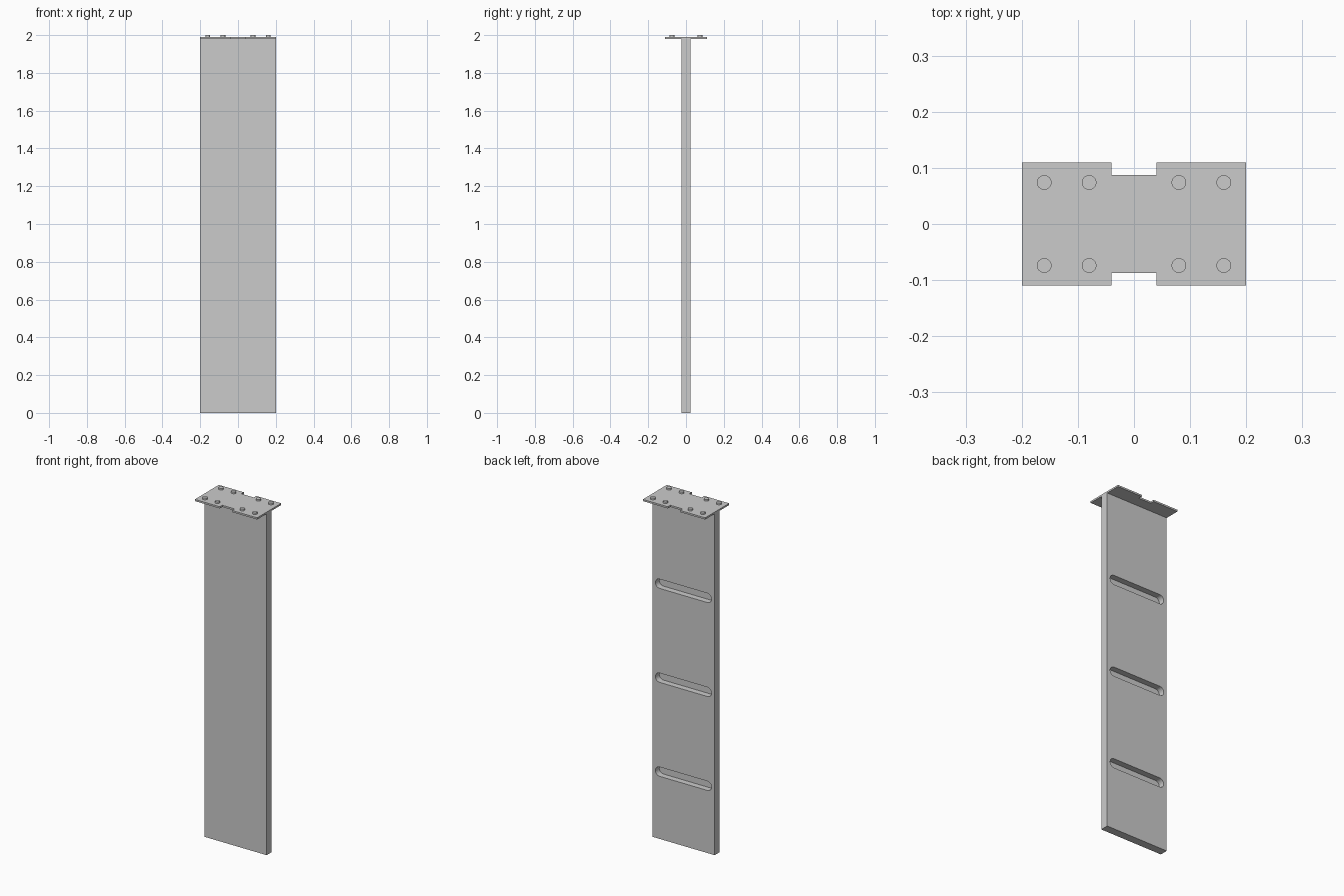
import bpy, bmesh, math

cube = bpy.data.objects.get("Cube")
if cube:
    bpy.data.objects.remove(cube, do_unlink=True)

grey = bpy.data.materials.new("plain grey")
grey.use_nodes = True
colour = (0.6, 0.6, 0.6, 1)
grey.diffuse_color = colour
grey.node_tree.nodes["Principled BSDF"].inputs["Base Color"].default_value = colour


def prism(name, outline, low, high, upright=False):
    """Extrude a counter-clockwise outline along z, or along y when upright."""
    bm = bmesh.new()
    place = (lambda a, b: (a, low, b)) if upright else (lambda a, b: (a, b, low))
    face = bm.faces.new([bm.verts.new(place(a, b)) for a, b in outline])
    moved = bmesh.ops.extrude_face_region(bm, geom=[face])["geom"]
    shift = (0, high - low, 0) if upright else (0, 0, high - low)
    bmesh.ops.translate(bm, vec=shift,
                        verts=[v for v in moved if isinstance(v, bmesh.types.BMVert)])
    bmesh.ops.recalc_face_normals(bm, faces=bm.faces)
    mesh = bpy.data.meshes.new(name)
    bm.to_mesh(mesh)
    bm.free()
    obj = bpy.data.objects.new(name, mesh)
    bpy.context.collection.objects.link(obj)
    mesh.materials.append(grey)
    return obj


def slot_outline(half_length, radius, z, steps=12):
    """Rounded slot: a half circle at each end."""
    points = []
    for side, start in ((1, -math.pi / 2), (-1, math.pi / 2)):
        for i in range(steps + 1):
            a = start + math.pi * i / steps
            points.append((side * (half_length - radius) + radius * math.cos(a),
                           z + radius * math.sin(a)))
    return points


HALF_W, HALF_T, PANEL_TOP, PLATE_TOP = 0.2, 0.0235, 1.98, 1.99

# Tall panel
panel = prism("panel", [(-HALF_W, -HALF_T), (HALF_W, -HALF_T),
                        (HALF_W, HALF_T), (-HALF_W, HALF_T)], 0, PANEL_TOP)

# Three blind finger slots in the back
for i in range(3):
    cutter = prism(f"slot_cutter_{i + 1}", slot_outline(0.18, 0.027, 0.39 + 0.545 * i),
                   HALF_T - 0.035, HALF_T + 0.05, upright=True)
    cutter.hide_render = True
    cutter.hide_set(True)
    cut = panel.modifiers.new("slot", 'BOOLEAN')
    cut.operation = 'DIFFERENCE'
    cut.solver = 'EXACT'
    cut.object = cutter

# Top plate with a notch in the front and back edges
quarter = [(HALF_W, 0.11), (0.04, 0.11), (0.04, 0.087)]
back = quarter + [(-x, y) for x, y in reversed(quarter)]
prism("top_plate", back + [(-x, -y) for x, y in back], PANEL_TOP, PLATE_TOP)

# Bolt heads
for row, y in (("front", -0.074), ("back", 0.074)):
    for i, x in enumerate((-0.16, -0.08, 0.08, 0.16)):
        bpy.ops.mesh.primitive_cylinder_add(vertices=32, radius=0.013, depth=0.012,
                                            location=(x, y, 1.994))
        bolt = bpy.context.object
        bolt.name = f"{row}_bolt_{i + 1}"
        bolt.data.materials.append(grey)
        bpy.ops.object.shade_smooth_by_angle(angle=math.radians(40))
